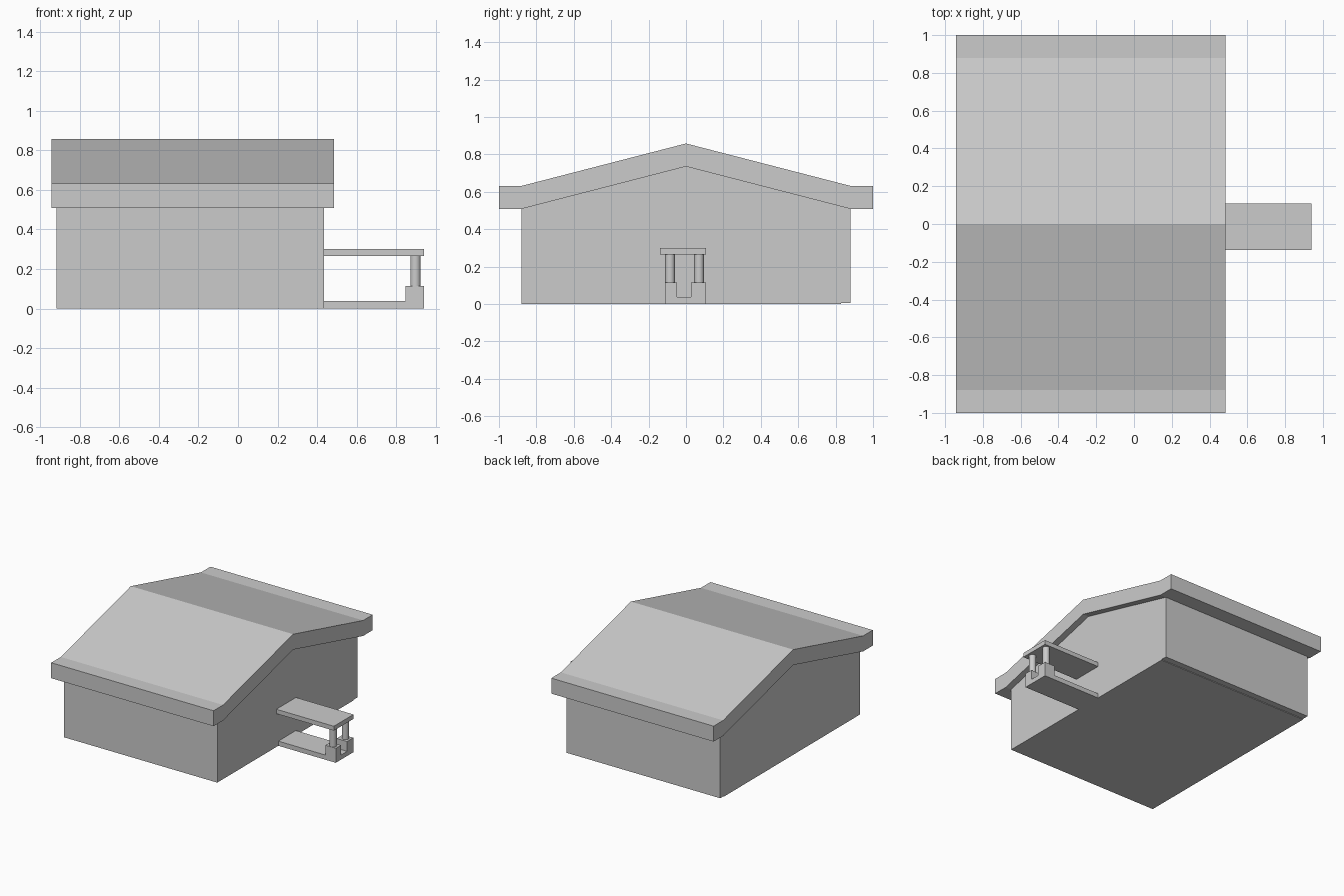
import bpy
import bmesh
from mathutils import Vector

cube = bpy.data.objects.get("Cube")
if cube:
    bpy.data.objects.remove(cube, do_unlink=True)

GREY = (0.6, 0.6, 0.6, 1)
plaster = bpy.data.materials.new("plain grey")
plaster.use_nodes = True
plaster.diffuse_color = GREY
plaster.node_tree.nodes["Principled BSDF"].inputs["Base Color"].default_value = GREY


def finish(name, bm):
    bmesh.ops.recalc_face_normals(bm, faces=bm.faces)
    mesh = bpy.data.meshes.new(name)
    bm.to_mesh(mesh)
    bm.free()
    mesh.materials.append(plaster)
    obj = bpy.data.objects.new(name, mesh)
    bpy.context.collection.objects.link(obj)
    return obj


def extrude_x(name, profile, x0, x1):
    """Extrude a closed (y, z) outline from x0 to x1."""
    bm = bmesh.new()
    face = bm.faces.new([bm.verts.new((x0, y, z)) for y, z in profile])
    moved = bmesh.ops.extrude_face_region(bm, geom=[face])["geom"]
    verts = [g for g in moved if isinstance(g, bmesh.types.BMVert)]
    bmesh.ops.translate(bm, verts=verts, vec=(x1 - x0, 0, 0))
    return finish(name, bm)


def box(name, x, y, z):
    return extrude_x(name, [(y[0], z[0]), (y[1], z[0]), (y[1], z[1]), (y[0], z[1])], *x)


def column(name, x, y, z0, z1, radius):
    bm = bmesh.new()
    bmesh.ops.create_cone(bm, cap_ends=True, segments=32, radius1=radius,
                          radius2=radius, depth=z1 - z0)
    bmesh.ops.translate(bm, verts=bm.verts, vec=Vector((x, y, (z0 + z1) / 2)))
    obj = finish(name, bm)
    bpy.context.view_layer.objects.active = obj
    obj.select_set(True)
    bpy.ops.object.shade_smooth_by_angle()
    obj.select_set(False)


def mirrored(half):
    """Complete a symmetric outline from its +y half."""
    return half + [(-y, z) for y, z in reversed(half) if y > 0]


# House body with gabled end walls, on a thin floor slab
WALL_X = (-0.917, 0.434)
EAVE, RIDGE, THICK = 0.508, 0.735, 0.123
body = [(0.88, 0.005), (0.88, EAVE), (0, RIDGE), (-0.88, EAVE), (-0.88, 0.005)]
extrude_x("house_walls", body, *WALL_X)
box("floor_slab", WALL_X, (-0.88, 0.83), (0, 0.005))

# Roof with flat eaves
under = [(0, RIDGE), (0.88, EAVE), (1, EAVE)]
over = [(y, z + THICK) for y, z in reversed(under)]
half = under + over
roof = half + [(-y, z) for y, z in reversed(half) if y > 0]
extrude_x("gable_roof", roof, -0.943, 0.485)

# Porch: floor, canopy, and two pedestals with columns
PORCH_X = (WALL_X[1], 0.94)
box("porch_floor", PORCH_X, (-0.113, 0.108), (0, 0.037))
box("porch_canopy", PORCH_X, (-0.138, 0.108), (0.265, 0.3))
for side, y, post in (("front", (-0.113, -0.047), -0.085), ("back", (0.028, 0.108), 0.07)):
    box(side + "_pedestal", (0.848, 0.94), y, (0.037, 0.115))
    column(side + "_column", 0.897, post, 0.115, 0.265, 0.026)
